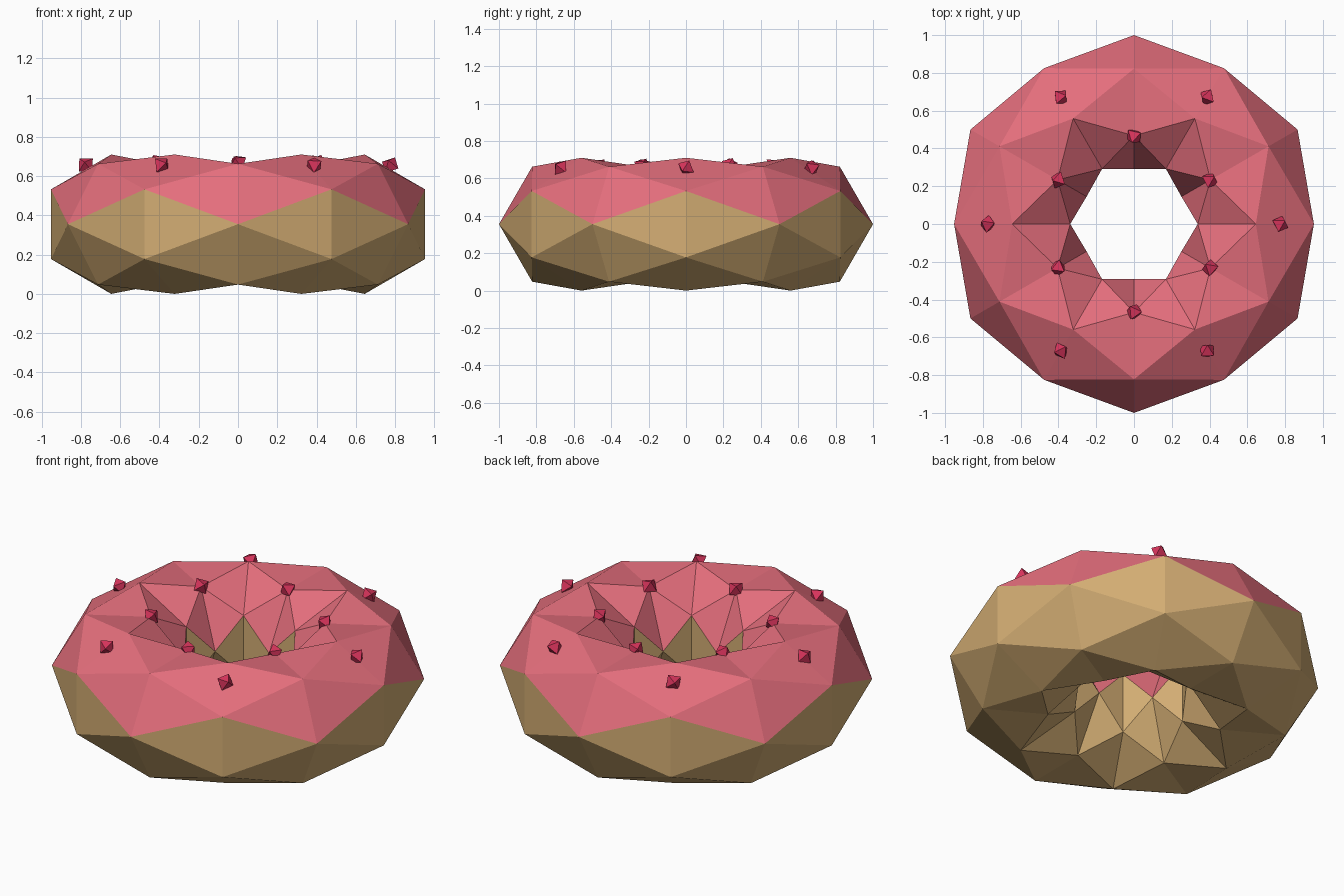
import bpy, bmesh, math, random
from mathutils import Euler, Vector

if "Cube" in bpy.data.objects:
    bpy.data.objects.remove(bpy.data.objects["Cube"])

random.seed(4)
R, r = 0.645, 0.355      # major and minor radius
SIDES, RINGS = 6, 12


def material(name, rgb):
    m = bpy.data.materials.new(name)
    lin = [c / 12.92 if c <= 0.04045 else ((c + 0.055) / 1.055) ** 2.4
           for c in (v / 255 for v in rgb)]
    m.diffuse_color = (*lin, 1)
    m.use_nodes = True
    m.node_tree.nodes["Principled BSDF"].inputs["Base Color"].default_value = m.diffuse_color
    return m


dough = material("dough tan", (212, 174, 116))
icing = material("icing pink", (228, 110, 124))
candy = material("sprinkle red", (217, 52, 92))


def finish(bm, name, mats):
    bmesh.ops.recalc_face_normals(bm, faces=bm.faces)
    me = bpy.data.meshes.new(name)
    bm.to_mesh(me)
    bm.free()
    for m in mats:
        me.materials.append(m)
    ob = bpy.data.objects.new(name, me)
    bpy.context.collection.objects.link(ob)
    return ob


# Ring body: hexagonal rings, each turned half a step from its neighbour
bm = bmesh.new()
rings = []
for k in range(RINGS):
    a = 2 * math.pi * k / RINGS
    off = 0.5 if k % 2 == 0 else 0.0
    rad = R + r * math.cos(a)
    rings.append([bm.verts.new((rad * math.cos((i + off) * math.pi / 3),
                                rad * math.sin((i + off) * math.pi / 3),
                                r + r * math.sin(a))) for i in range(SIDES)])
# Diamond facets span two rings and fold along their long diagonal
for k in range(RINGS):
    A, B, C = (rings[(k + d) % RINGS] for d in range(3))
    for i in range(SIDES):
        left, right = (i, i + 1) if k % 2 == 0 else (i - 1, i)
        bm.faces.new((A[i], C[i], B[left % SIDES]))
        bm.faces.new((A[i], B[right % SIDES], C[i]))
# Icing covers the faces above the zigzag line
for f in bm.faces:
    f.material_index = 1 if f.calc_center_median().z > 0.44 else 0
finish(bm, "doughnut_ring", [dough, icing])


# Sprinkles: small octahedra lying roughly on a face, in two circles of six
def sprinkle(name, rad, ang, z):
    bm = bmesh.new()
    lay = Vector((1, 1, 1)).rotation_difference(Vector((0, 0, 1))).to_matrix()
    tilt = Euler([random.uniform(-0.35, 0.35), random.uniform(-0.35, 0.35),
                  random.uniform(0, 2)]).to_matrix()
    s = 0.049
    v = [bm.verts.new(tilt @ lay @ Vector(p)) for p in
         ((s, 0, 0), (0, s, 0), (-s, 0, 0), (0, -s, 0), (0, 0, s), (0, 0, -s))]
    for i in range(4):
        for tip in (4, 5):
            bm.faces.new((v[i], v[(i + 1) % 4], v[tip]))
    ob = finish(bm, name, [candy])
    ob.location = (rad * math.cos(ang), rad * math.sin(ang), z)


for i in range(SIDES):
    sprinkle(f"outer_sprinkle_{i + 1}", 0.775, i * math.pi / 3, 0.656)
    sprinkle(f"inner_sprinkle_{i + 1}", 0.465, (i + 0.5) * math.pi / 3, 0.668)
